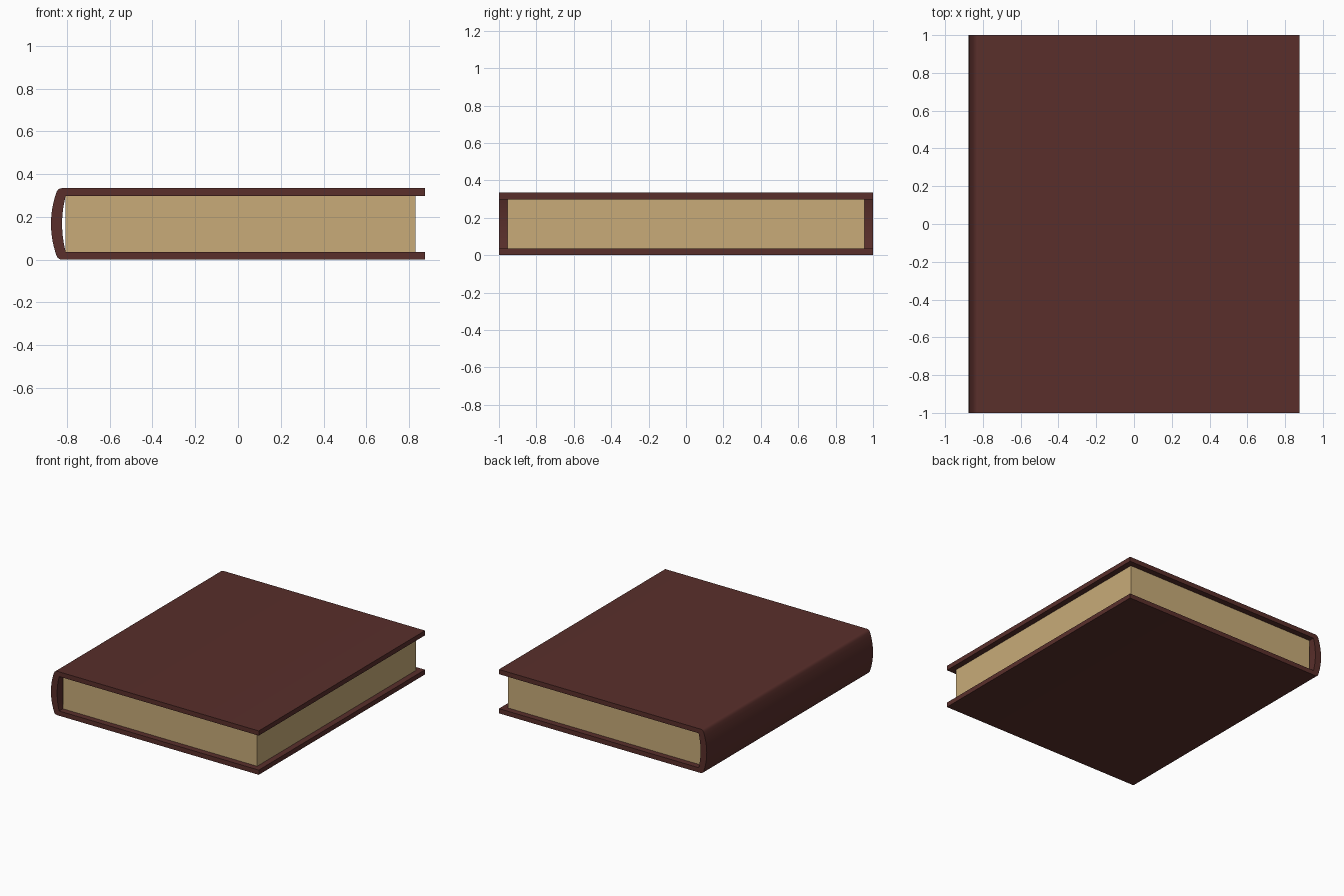
import bpy
import bmesh
import math

if "Cube" in bpy.data.objects:
    bpy.data.objects.remove(bpy.data.objects["Cube"])

MID, W, L = 0.167, 0.875, 1.0      # mid height, half width, half length


def material(name, color):
    m = bpy.data.materials.new(name)
    m.diffuse_color = (*color, 1)
    m.use_nodes = True
    m.node_tree.nodes["Principled BSDF"].inputs["Base Color"].default_value = m.diffuse_color
    return m


def finish(name, bm, mat, smooth=False):
    bmesh.ops.recalc_face_normals(bm, faces=bm.faces)
    mesh = bpy.data.meshes.new(name)
    bm.to_mesh(mesh)
    bm.free()
    ob = bpy.data.objects.new(name, mesh)
    bpy.context.collection.objects.link(ob)
    mesh.materials.append(mat)
    if smooth:
        bpy.ops.object.select_all(action='DESELECT')
        ob.select_set(True)
        bpy.context.view_layer.objects.active = ob
        bpy.ops.object.shade_smooth_by_angle(angle=math.radians(35))
    return ob


def spine_out(d):
    return -0.875 + 0.026 * (d / 0.149) ** 2


def spine_in(d):
    return -0.823 + 0.017 * (d / 0.131) ** 2


# Half of the cover section: (outer point, inner point), heights from the middle
half = [((W, 0.167), (W, 0.131)),
        ((-0.825, 0.167), (-0.806, 0.131)),
        ((-0.835, 0.165), (spine_in(0.127), 0.127)),
        ((-0.843, 0.159), (spine_in(0.122), 0.122)),
        ((-0.849, 0.149), (spine_in(0.115), 0.115))]
for i in range(1, 7):
    f = 1 - i / 6
    do, di = 0.149 * f, 0.115 * f
    half.append(((spine_out(do), do), (spine_in(di), di)))
section = half + [((a, -b), (c, -d)) for (a, b), (c, d) in reversed(half[:-1])]

# Cover: boards and rounded spine in one wrap-around piece
bm = bmesh.new()
rows = [[bm.verts.new((x, y, MID + d)) for y in (-L, L) for x, d in pair]
        for pair in section]       # outer front, inner front, outer back, inner back
for a, b in zip(rows, rows[1:]):
    for i, j in ((0, 1), (1, 3), (3, 2), (2, 0)):
        bm.faces.new((a[i], a[j], b[j], b[i]))
for r in (rows[0], rows[-1]):
    bm.faces.new((r[0], r[1], r[3], r[2]))
finish("cover", bm, material("cover_leather", (0.10, 0.028, 0.024)), True)

# Page block
bm = bmesh.new()
bmesh.ops.create_cube(bm, size=1)
for v in bm.verts:
    v.co.x = 0.83 if v.co.x > 0 else -0.806
    v.co.y *= 1.91
    v.co.z = MID + v.co.z * 0.262
finish("pages", bm, material("paper", (0.58, 0.41, 0.19)))
